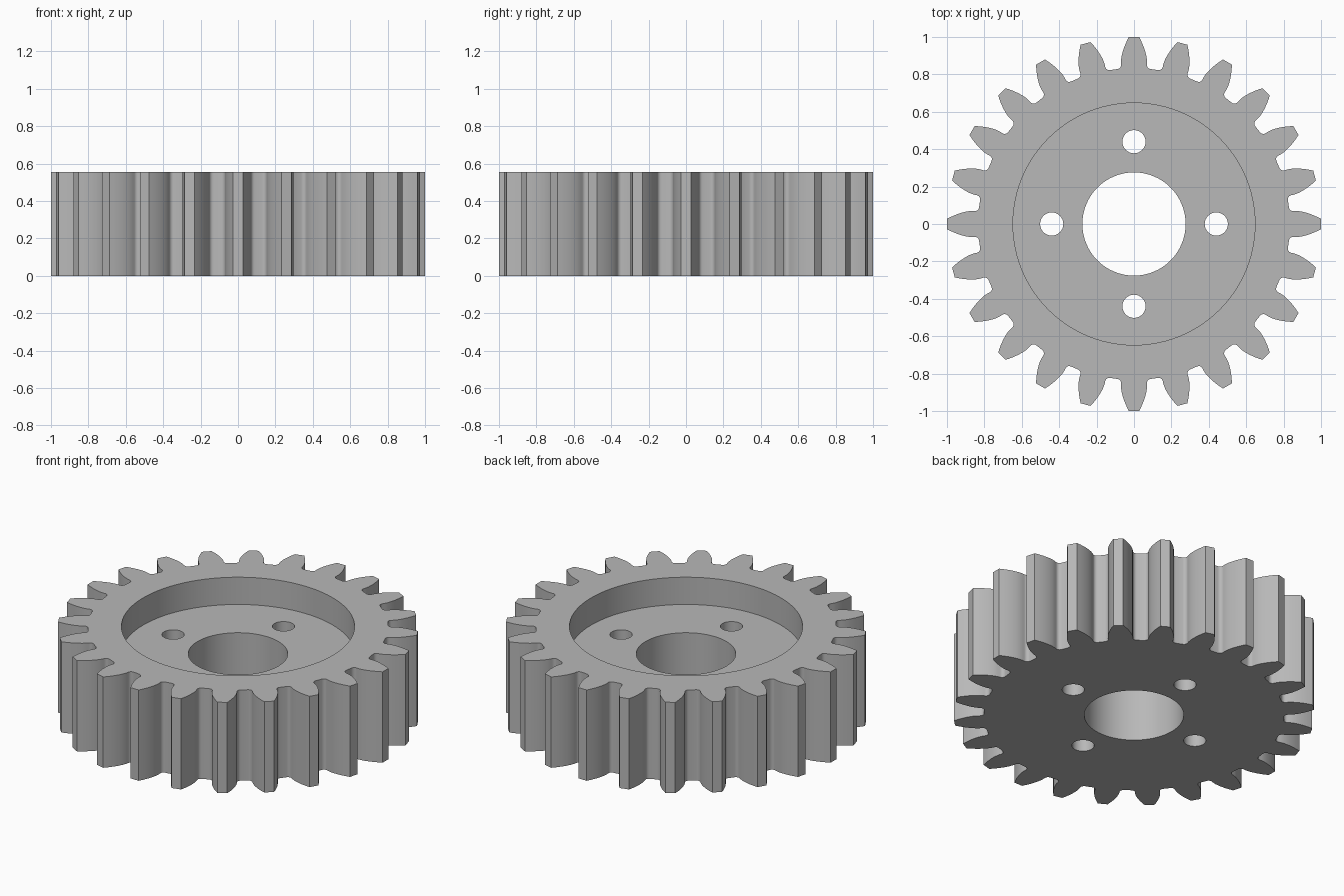
import bpy, bmesh, math

if "Cube" in bpy.data.objects:
    bpy.data.objects.remove(bpy.data.objects["Cube"])

TEETH = 24
HEIGHT = 0.556
FLOOR = 0.389             # height of the recessed web
R_TIP, R_ROOT = 1.0, 0.833
R_PITCH = R_TIP * TEETH / (TEETH + 2)
PRESSURE = math.radians(20)
R_BASE = R_PITCH * math.cos(PRESSURE)
FILLET = 0.022

steel = bpy.data.materials.new("steel_grey")
steel.diffuse_color = (0.48, 0.48, 0.48, 1)
steel.use_nodes = True
steel.node_tree.nodes["Principled BSDF"].inputs["Base Color"].default_value = steel.diffuse_color


def prism(name, outline, z0, z1):
    """Extrude a closed outline between two heights."""
    bm = bmesh.new()
    face = bm.faces.new([bm.verts.new((x, y, z0)) for x, y in outline])
    top = bmesh.ops.extrude_face_region(bm, geom=[face])["geom"]
    for v in top:
        if isinstance(v, bmesh.types.BMVert):
            v.co.z = z1
    bmesh.ops.recalc_face_normals(bm, faces=bm.faces)
    mesh = bpy.data.meshes.new(name)
    bm.to_mesh(mesh)
    bm.free()
    mesh.materials.append(steel)
    obj = bpy.data.objects.new(name, mesh)
    bpy.context.collection.objects.link(obj)
    return obj


def circle(r, n, cx=0, cy=0):
    return [(cx + r * math.cos(math.tau * i / n), cy + r * math.sin(math.tau * i / n))
            for i in range(n)]


def half_angle(r):
    """Half the angular width of an involute tooth at radius r."""
    a = math.acos(min(1, R_BASE / r))
    inv = lambda t: math.tan(t) - t
    return math.pi / (2 * TEETH) + inv(PRESSURE) - inv(a)


# One side of a tooth, root to tip, as (radius, angle from tooth centre)
side = []
base_angle = half_angle(R_BASE)
for i in range(6):        # rounded root
    t = math.pi / 2 * i / 5
    side.append((R_ROOT + FILLET * (1 - math.cos(t)),
                 base_angle + FILLET * (1 - math.sin(t)) / R_ROOT))
for i in range(7):        # involute flank
    r = R_BASE + (R_TIP - R_BASE) * i / 6
    side.append((r, half_angle(r)))

# Full toothed outline, each side mirrored about its tooth
outline = []
for k in range(TEETH):
    c = math.tau * k / TEETH
    for r, a in [(r, -a) for r, a in side] + side[::-1]:
        outline.append((r * math.cos(c + a), r * math.sin(c + a)))
gear = prism("gear", outline, 0, HEIGHT)

# Recess, centre bore and four bolt holes
cutters = [prism("recess_cutter", circle(0.647, 96), FLOOR, 1),
           prism("bore_cutter", circle(0.276, 64), -0.5, 1)]
for i in range(4):
    a = i * math.pi / 2
    cutters.append(prism("bolt_hole_cutter",
                         circle(0.062, 32, 0.44 * math.cos(a), 0.44 * math.sin(a)), -0.5, 1))

bpy.context.view_layer.objects.active = gear
gear.select_set(True)
for cutter in cutters:
    mod = gear.modifiers.new("cut", "BOOLEAN")
    mod.operation = "DIFFERENCE"
    mod.solver = "EXACT"
    mod.object = cutter
    bpy.ops.object.modifier_apply(modifier=mod.name)
    bpy.data.objects.remove(cutter)

bpy.ops.object.shade_smooth_by_angle(angle=math.radians(30))
